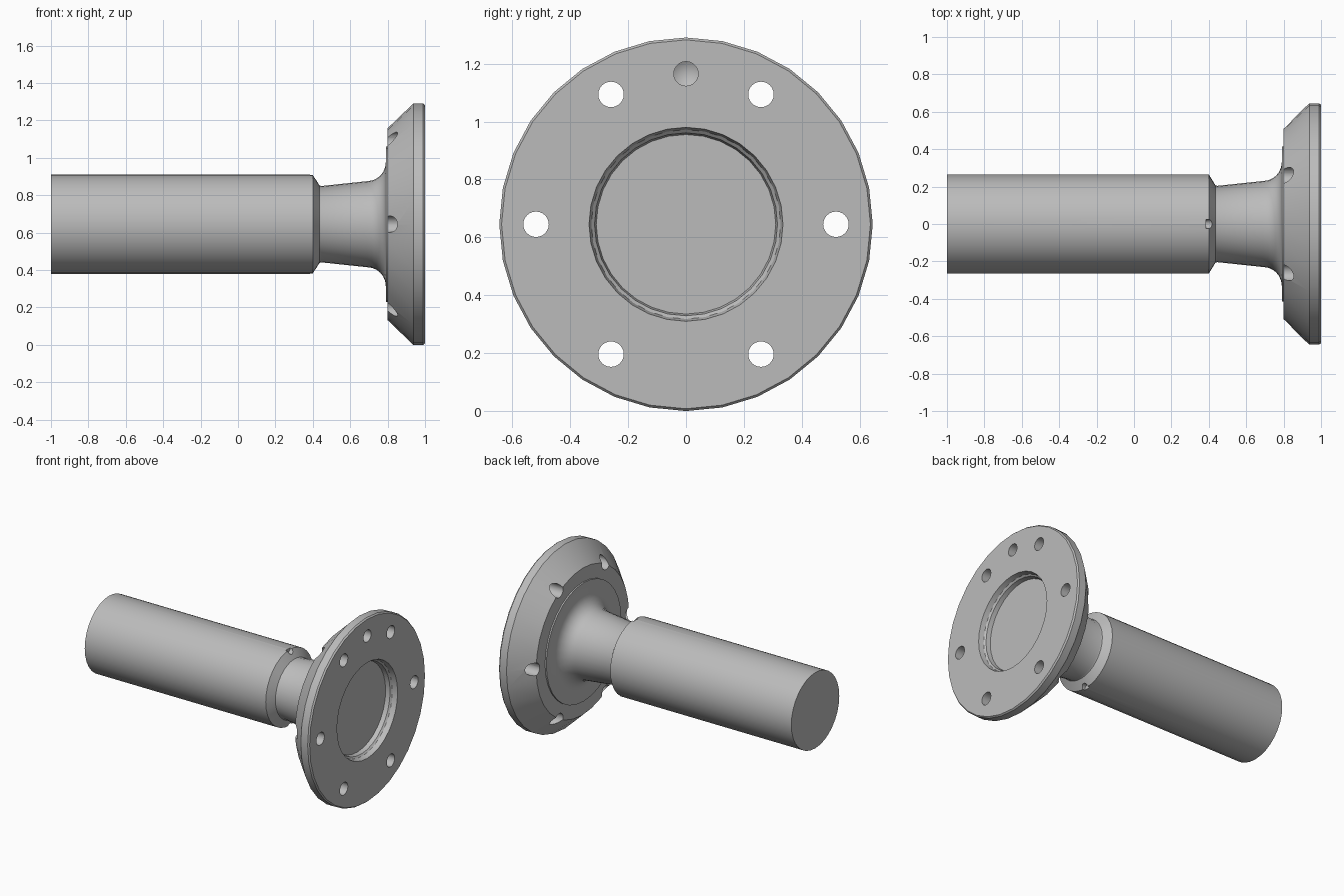
import bpy, bmesh, math
from mathutils import Matrix, Vector

if "Cube" in bpy.data.objects:
    bpy.data.objects.remove(bpy.data.objects["Cube"], do_unlink=True)

AXIS_Z = 0.645
SIDES = 32

steel = bpy.data.materials.new("grey steel")
steel.use_nodes = True
steel.diffuse_color = (0.5, 0.5, 0.5, 1)
steel.node_tree.nodes["Principled BSDF"].inputs["Base Color"].default_value = (0.5, 0.5, 0.5, 1)


def lathe(name, profile, sides=SIDES, centre=(0, 0, AXIS_Z)):
    """Revolve (x, radius) points about an axis along x; radius 0 closes an end."""
    bm = bmesh.new()
    verts = [bm.verts.new((x, 0, r)) for x, r in profile]
    edges = [bm.edges.new(pair) for pair in zip(verts, verts[1:])]
    bmesh.ops.spin(bm, geom=verts + edges, cent=(0, 0, 0), axis=(1, 0, 0),
                   angle=math.tau, steps=sides)
    bmesh.ops.remove_doubles(bm, verts=bm.verts, dist=0.0001)
    bmesh.ops.recalc_face_normals(bm, faces=bm.faces)
    bmesh.ops.translate(bm, verts=bm.verts, vec=centre)
    mesh = bpy.data.meshes.new(name)
    bm.to_mesh(mesh)
    bm.free()
    mesh.materials.append(steel)
    obj = bpy.data.objects.new(name, mesh)
    bpy.context.collection.objects.link(obj)
    return obj


def drill(name, x0, x1, radius, distance, angle, tip=0.0):
    """Cutter along x, at a distance from the axis and an angle from the top."""
    centre = (0, distance * math.sin(angle), AXIS_Z + distance * math.cos(angle))
    return lathe(name, [(x0 - tip, 0), (x0, radius), (x1, radius), (x1, 0)], 24, centre)


# Stub shaft, tapered neck, flared fillet, flange and pilot recess in one profile
shaft = [(-1, 0), (-1, 0.265), (0.4, 0.265), (0.435, 0.208), (0.445, 0.204)]
fillet = [(0.69 + 0.1 * math.sin(a), 0.33 - 0.1 * math.cos(a))
          for a in (math.radians(15 * i) for i in range(7))]
flange = [(0.79, 0.415), (0.80, 0.415), (0.80, 0.513), (0.937, 0.645),
          (0.99, 0.645), (1.0, 0.637)]
recess = [(1.0, 0.335), (0.965, 0.327), (0.955, 0.316), (0.925, 0.31), (0.925, 0)]
body = lathe("flanged_stub_axle", shaft + fillet + flange + recess)

# Six bolt holes, a blind dowel hole and two small notches on the shoulder
cutters = [drill("bolt_hole_cutter", 0.7, 1.1, 0.044, 0.518, math.radians(30 + 60 * i))
           for i in range(6)]
cutters.append(drill("dowel_hole_cutter", 0.92, 1.1, 0.042, 0.52, 0, 0.025))
cutters += [drill("shoulder_notch_cutter", 0.385, 0.5, 0.025, 0.262, a) for a in (0, math.pi)]

for cutter in cutters:
    cut = body.modifiers.new(cutter.name, "BOOLEAN")
    cut.operation = "DIFFERENCE"
    cut.solver = "EXACT"
    cut.object = cutter

# Bake the cuts, then remove the cutters
baked = bpy.data.meshes.new_from_object(
    body.evaluated_get(bpy.context.evaluated_depsgraph_get()))
body.modifiers.clear()
body.data = baked
baked.name = body.name
for cutter in cutters:
    bpy.data.objects.remove(cutter, do_unlink=True)

# Smooth the round walls and keep machined edges crisp
bpy.ops.object.select_all(action="DESELECT")
body.select_set(True)
bpy.context.view_layer.objects.active = body
bpy.ops.object.shade_smooth_by_angle(angle=math.radians(28))
